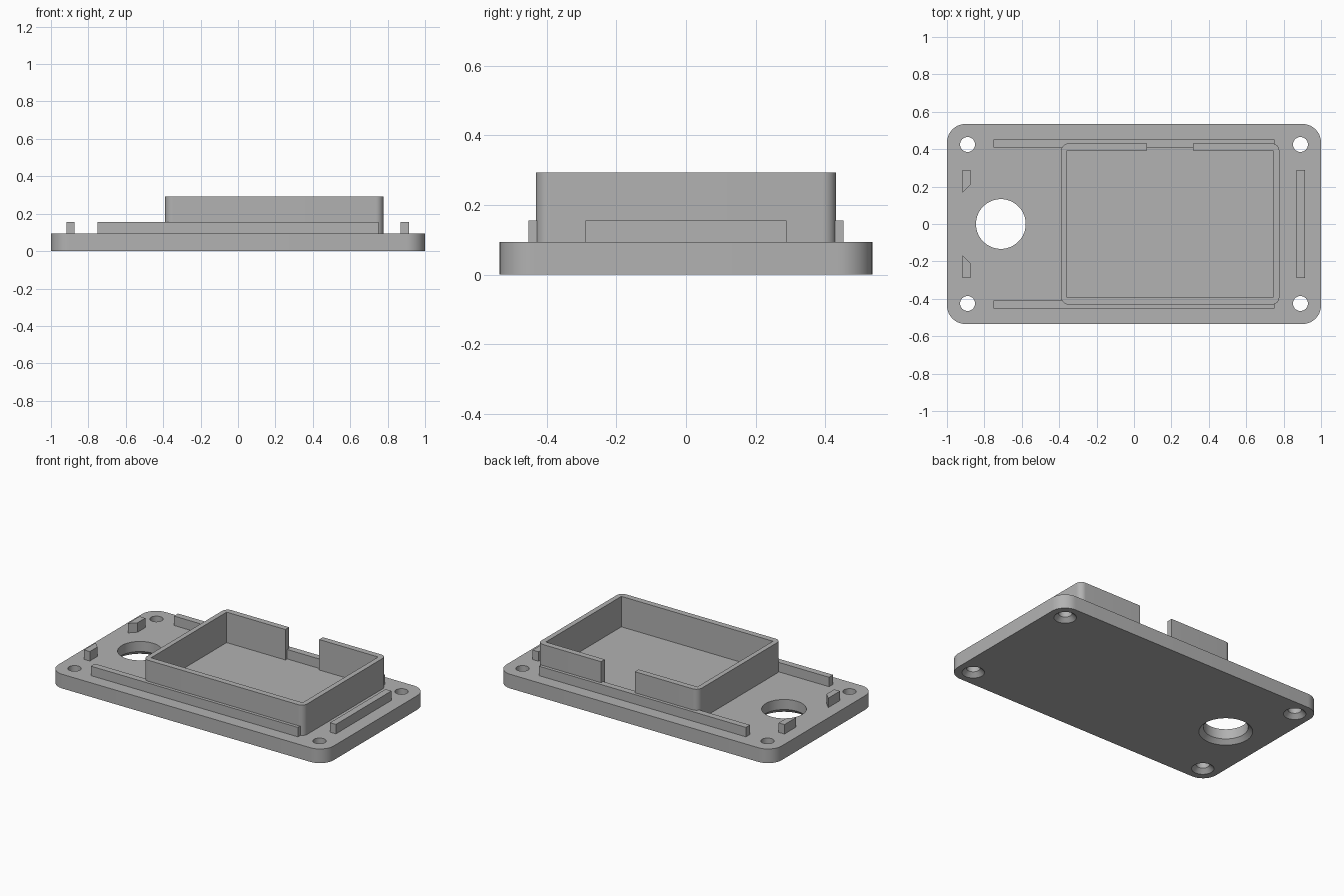
import bpy, bmesh, math

if "Cube" in bpy.data.objects:
    bpy.data.objects.remove(bpy.data.objects["Cube"])

PLATE = 0.093   # plate thickness
RAIL = 0.155    # top of the locating rails
WALL = 0.293    # top of the frame walls

grey = bpy.data.materials.new("plain grey")
grey.diffuse_color = (0.445, 0.445, 0.445, 1)
grey.use_nodes = True
grey.node_tree.nodes["Principled BSDF"].inputs["Base Color"].default_value = grey.diffuse_color


def smooth(obj):
    bpy.ops.object.select_all(action='DESELECT')
    obj.select_set(True)
    bpy.context.view_layer.objects.active = obj
    bpy.ops.object.shade_smooth_by_angle(angle=math.radians(30))


def finish(name, bm):
    bmesh.ops.recalc_face_normals(bm, faces=bm.faces[:])
    mesh = bpy.data.meshes.new(name)
    bm.to_mesh(mesh)
    bm.free()
    mesh.materials.append(grey)
    obj = bpy.data.objects.new(name, mesh)
    bpy.context.collection.objects.link(obj)
    return obj


def prism(name, outline, z0, z1):
    bm = bmesh.new()
    face = bm.faces.new([bm.verts.new((x, y, z0)) for x, y in outline])
    top = bmesh.ops.extrude_face_region(bm, geom=[face])["geom"]
    verts = [g for g in top if isinstance(g, bmesh.types.BMVert)]
    bmesh.ops.translate(bm, verts=verts, vec=(0, 0, z1 - z0))
    # keep the bottom cap, which the extrusion may drop
    if not any(all(abs(v.co.z - z0) < 1e-6 for v in f.verts) for f in bm.faces):
        bmesh.ops.holes_fill(bm, edges=[e for e in bm.edges if e.is_boundary])
    return finish(name, bm)


def box(name, x0, x1, y0, y1, z0, z1):
    return prism(name, [(x0, y0), (x1, y0), (x1, y1), (x0, y1)], z0, z1)


def corner(cx, cy, r, start, n=12):
    return [(cx + r * math.cos(math.radians(start + 90 * i / n)),
             cy + r * math.sin(math.radians(start + 90 * i / n)))
            for i in range(n + 1)]


def rounded(x0, x1, y0, y1, r):
    # counter-clockwise, beginning and ending on the back edge
    return (corner(x0 + r, y1 - r, r, 90) + corner(x0 + r, y0 + r, r, 180)
            + corner(x1 - r, y0 + r, r, 270) + corner(x1 - r, y1 - r, r, 0))


def cut_hole(target, x, y, r, chamfer, n):
    # lathed cutter: straight bore that flares out at the underside
    profile = [(r + chamfer + 0.02, -0.02), (r, chamfer), (r, PLATE + 0.05)]
    bm = bmesh.new()
    rings = [[bm.verts.new((x + pr * math.cos(2 * math.pi * i / n),
                            y + pr * math.sin(2 * math.pi * i / n), pz))
              for i in range(n)] for pr, pz in profile]
    for a, b in zip(rings, rings[1:]):
        for i in range(n):
            j = (i + 1) % n
            bm.faces.new((a[i], a[j], b[j], b[i]))
    bm.faces.new(rings[0])
    bm.faces.new(rings[-1])
    cutter = finish("hole_cutter", bm)
    cutter.hide_render = True
    mod = target.modifiers.new("hole", 'BOOLEAN')
    mod.operation = 'DIFFERENCE'
    mod.solver = 'EXACT'
    mod.object = cutter
    bpy.context.view_layer.objects.active = target
    bpy.ops.object.modifier_apply(modifier=mod.name)
    bpy.data.objects.remove(cutter)


# Base plate with countersunk screw holes and one large opening
plate = prism("base_plate", rounded(-1, 1, -0.535, 0.535, 0.1), 0, PLATE)
for sx in (-1, 1):
    for sy in (-1, 1):
        cut_hole(plate, 0.89 * sx, 0.425 * sy, 0.04, 0.027, 32)
cut_hole(plate, -0.712, 0, 0.133, 0.027, 64)
smooth(plate)

# Raised frame, open at a notch in its back wall
x0, x1, y0, y1 = -0.357, 0.744, -0.392, 0.392
gap0, gap1, back = 0.07, 0.315, 0.431
outer = rounded(-0.389, 0.777, -back, back, 0.04)
frame = prism("frame_wall", [(gap0, back)] + outer + [
    (gap1, back), (gap1, y1), (x1, y1), (x1, y0), (x0, y0), (x0, y1),
    (gap0, y1)], PLATE, WALL)
smooth(frame)

# Long rails along front and back, short rail on the right
box("front_rail", -0.752, 0.752, -0.452, -0.41, PLATE, RAIL)
box("back_rail", -0.752, 0.752, 0.41, 0.452, PLATE, RAIL)
box("right_rail", 0.87, 0.913, -0.288, 0.288, PLATE, RAIL)

# Two slant-ended stubs beside the large opening
for name, s in (("back_stub", 1), ("front_stub", -1)):
    prism(name, [(-0.917, 0.288 * s), (-0.875, 0.288 * s),
                 (-0.875, 0.208 * s), (-0.917, 0.166 * s)], PLATE, RAIL)
